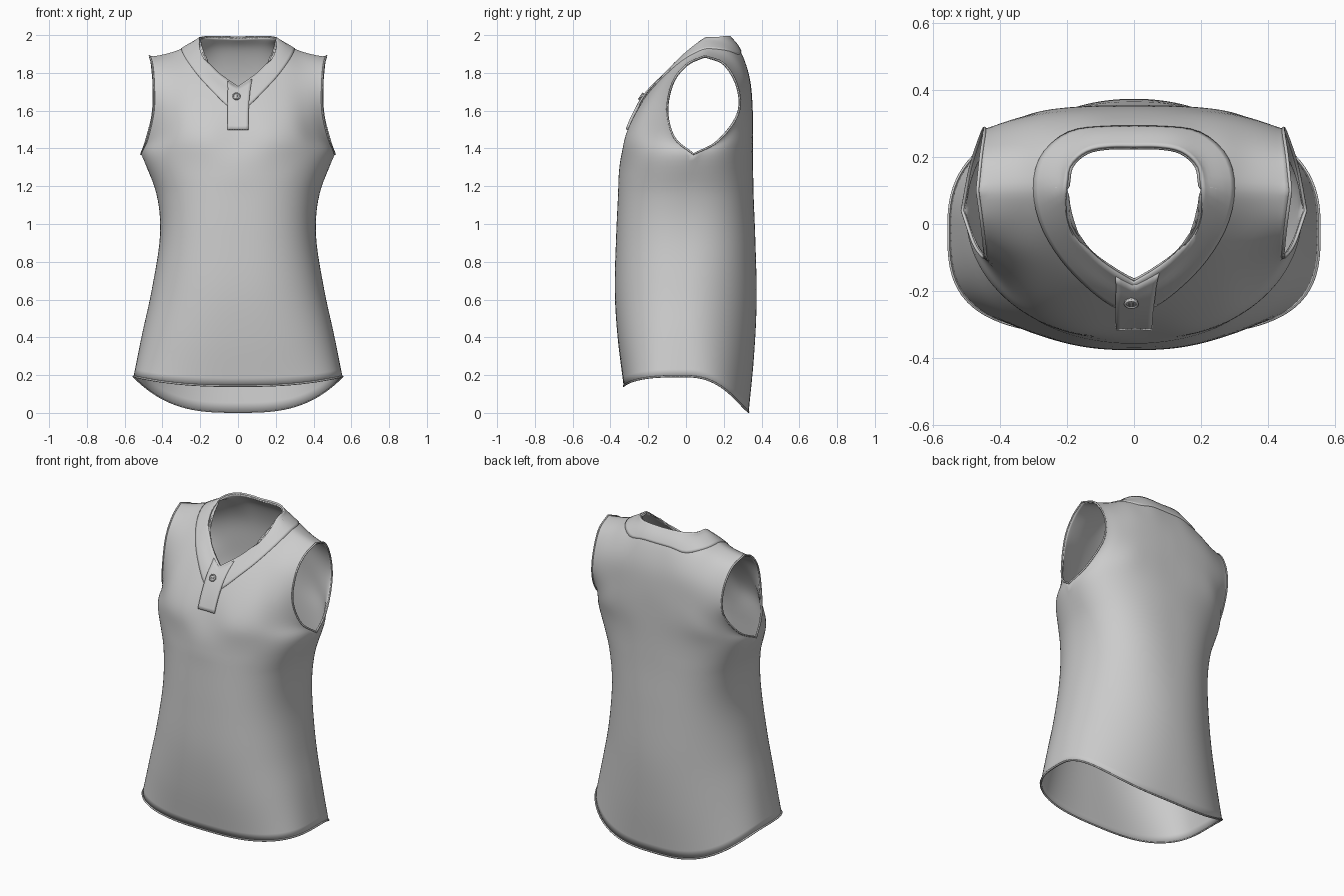
import bpy, bmesh, math
from mathutils import Vector
from mathutils.bvhtree import BVHTree

if "Cube" in bpy.data.objects:
    bpy.data.objects.remove(bpy.data.objects["Cube"])

N, STEPS = 32, 6          # columns per half panel, steps between key rows
PIT = 5                   # key row at the armpit


def spline(pts, count):
    """Catmull-Rom through pts, count+1 evenly spaced samples."""
    p = [Vector(q) for q in pts]
    p = [2 * p[0] - p[1]] + p + [2 * p[-1] - p[-2]]
    out = []
    for i in range(count + 1):
        f = i / count * (len(p) - 3)
        k = min(int(f), len(p) - 4)
        t = f - k
        a, b, c, d = p[k:k + 4]
        out.append(0.5 * (2 * b + (c - a) * t + (2 * a - 5 * b + 4 * c - d) * t * t
                          + (3 * b - a - 3 * c + d) * t ** 3))
    return out


def quarter_ring(zc, zs, w, ys, depth, e, power):
    """Quarter superellipse from the centre line to the side seam, even spacing."""
    raw = []
    for i in range(401):
        a = i / 400 * math.pi / 2
        sx, cy = math.sin(a) ** e, max(math.cos(a), 0) ** e
        raw.append(Vector((w * sx, ys + (depth - ys) * cy, zc + (zs - zc) * sx ** power)))
    dist = [0]
    for a, b in zip(raw, raw[1:]):
        dist.append(dist[-1] + (b - a).length)
    out, k = [], 0
    for i in range(N + 1):
        want = dist[-1] * i / N
        while k < 399 and dist[k + 1] < want:
            k += 1
        t = (want - dist[k]) / (dist[k + 1] - dist[k])
        out.append(raw[k].lerp(raw[k + 1], min(t, 1)))
    return out


def panel(lower, upper, power):
    rows = [quarter_ring(*r, power) for r in lower] + [spline(r, N) for r in upper]
    cols = []
    for i in range(N + 1):
        key = [r[i] for r in rows]
        smooth = spline(key, STEPS * (len(rows) - 1))
        # corner at the armpit, fading out towards the centre
        split = spline(key[:PIT + 1], STEPS * PIT) + spline(key[PIT:], STEPS * (len(rows) - 1 - PIT))[1:]
        cols.append([a.lerp(b, (i / N) ** 6) for a, b in zip(smooth, split)])
    for p in cols[0]:
        p.x = 0
    return cols


def add_grid(bm, cols, flip):
    vs = [[bm.verts.new(p) for p in c] for c in cols]
    for a, b in zip(vs, vs[1:]):
        for j in range(len(a) - 1):
            f = [a[j], b[j], b[j + 1], a[j + 1]]
            bm.faces.new(f[::-1] if flip else f)


def mirrored(cols):
    return [[Vector((-p.x, p.y, p.z)) for p in c] for c in cols]


def finish(bm, name, thick):
    bmesh.ops.remove_doubles(bm, verts=bm.verts, dist=0.0006)
    me = bpy.data.meshes.new(name)
    bm.to_mesh(me)
    ob = bpy.data.objects.new(name, me)
    bpy.context.collection.objects.link(ob)
    mod = ob.modifiers.new("thickness", 'SOLIDIFY')
    mod.thickness, mod.offset = thick, -1
    bpy.context.view_layer.objects.active = ob
    ob.select_set(True)
    bpy.ops.object.shade_smooth_by_angle(angle=math.radians(50))
    ob.select_set(False)


def tube(name, pts, r, closed=False):
    cu = bpy.data.curves.new(name, 'CURVE')
    cu.dimensions, cu.bevel_depth, cu.bevel_resolution = '3D', r, 2
    sp = cu.splines.new('POLY')
    sp.points.add(len(pts) - 1)
    for q, p in zip(sp.points, pts):
        q.co = (*p, 1)
    sp.use_cyclic_u = closed
    ob = bpy.data.objects.new(name, cu)
    bpy.context.collection.objects.link(ob)


# Key rows: (z centre, z side, half width, seam y, depth y, roundness)
front_low = [(.142, .193, .553, -.01, -.33, .62), (.4, .42, .507, -.005, -.362, .74),
             (.65, .66, .455, 0, -.377, .8), (.93, .94, .413, .01, -.37, .8),
             (1.15, 1.16, .432, .025, -.36, .85), (1.32, 1.37, .513, .04, -.352, .97)]
back_low = [(.005, .193, .553, -.01, .332, .8), (.3, .42, .507, -.005, .36, .92),
            (.6, .66, .455, 0, .374, .95), (.92, .94, .413, .01, .367, .86),
            (1.15, 1.16, .432, .025, .358, .82), (1.34, 1.37, .513, .04, .355, .87)]
shoulder = [(.203, .1, 1.98), (.265, .105, 1.95), (.33, .105, 1.922), (.4, .103, 1.903), (.468, .1, 1.89)]
front_up = [
    [(0, -.318, 1.45), (.17, -.325, 1.45), (.31, -.27, 1.46), (.405, -.17, 1.455), (.478, -.06, 1.455)],
    [(0, -.275, 1.57), (.14, -.27, 1.58), (.27, -.23, 1.6), (.37, -.165, 1.6), (.447, -.10, 1.6)],
    [(0, -.235, 1.65), (.13, -.18, 1.72), (.245, -.12, 1.77), (.35, -.09, 1.765), (.447, -.07, 1.75)],
    [(0, -.2, 1.69), (.125, -.125, 1.775), (.22, 0, 1.90), (.335, .01, 1.865), (.455, .005, 1.845)],
    [(0, -.17, 1.725), (.06, -.135, 1.765), (.125, -.085, 1.815), (.185, -.005, 1.9)] + shoulder]
back_up = [
    [(0, .355, 1.5), (.16, .352, 1.49), (.31, .33, 1.475), (.42, .265, 1.46), (.488, .17, 1.44)],
    [(0, .352, 1.65), (.14, .348, 1.64), (.27, .335, 1.62), (.375, .31, 1.6), (.453, .275, 1.58)],
    [(0, .335, 1.79), (.13, .332, 1.79), (.25, .318, 1.785), (.36, .295, 1.755), (.447, .275, 1.72)],
    [(0, .285, 1.925), (.125, .28, 1.925), (.24, .232, 1.927), (.345, .215, 1.88), (.457, .205, 1.845)],
    [(0, .228, 1.985), (.07, .228, 1.988), (.14, .215, 1.99), (.19, .17, 1.987)] + shoulder]

front = panel(front_low, front_up, 2.5)
back = panel(back_low, back_up, 3)

# Body: front and back panels, welded at side and shoulder seams, softened on top
bm = bmesh.new()
add_grid(bm, front, False)
add_grid(bm, mirrored(front), True)
add_grid(bm, back, True)
add_grid(bm, mirrored(back), False)
bmesh.ops.remove_doubles(bm, verts=bm.verts, dist=0.0006)
soft = [v for v in bm.verts if v.co.z > 1.25 and not v.is_boundary]
for _ in range(8):
    bmesh.ops.smooth_vert(bm, verts=soft, factor=.5, use_axis_x=True, use_axis_y=True, use_axis_z=True)
bm.normal_update()
bvh = BVHTree.FromBMesh(bm)
finish(bm, "body", .008)

# Collar band: snapped onto the body around the neckline, evened out lengthwise
neck = [c[-1] for c in front[:N // 2 + 1]] + [c[-1] for c in back[:N // 2]][::-1]
outer = spline([(0, -.26, 0), (.06, -.245, 0), (.13, -.195, 0), (.21, -.115, 0), (.275, -.01, 0),
                (.3, .1, 0), (.28, .2, 0), (.2, .272, 0), (.1, .288, 0), (0, .29, 0)], len(neck) - 1)
strip = []
for a, b in zip(neck, outer):
    hit = bvh.ray_cast(Vector((b.x, b.y, 3)), Vector((0, 0, -1)))[0]
    line = []
    for k in range(9):
        loc, nor, _, _ = bvh.find_nearest(a.lerp(hit, k / 8))
        line.append(loc + nor * (.010 - .005 * k / 8))
    strip.append(line)
for _ in range(1):
    strip = [strip[0]] + [[(p + 2 * q + r) / 4 for p, q, r in zip(*strip[i - 1:i + 2])]
                          for i in range(1, len(strip) - 1)] + [strip[-1]]
for end in (0, -1):
    for p in strip[end]:
        p.x = 0
bm = bmesh.new()
add_grid(bm, strip, True)
add_grid(bm, mirrored(strip), False)
finish(bm, "collar", .01)

# Placket: short tab below the V of the neck, right edge flaring into the collar
cols = []
for i in range(9):
    col = []
    for j in range(13):
        v = j / 12
        x = -.055 + (.11 + .02 * v ** 3) * i / 8
        z = 1.497 + (1.715 + .6 * abs(x) - 1.497) * v
        hit, nor, _, _ = bvh.ray_cast(Vector((x, -2, z)), Vector((0, 1, 0)))
        if hit is None:
            hit, nor, _, _ = bvh.find_nearest(Vector((x, -.2, z)))
        col.append(hit + nor * .014)
    cols.append(col)
bm = bmesh.new()
add_grid(bm, cols, False)
finish(bm, "placket", .016)

# Button: disc with a raised rim and two thread bars
hit, nor, _, _ = bvh.ray_cast(Vector((-.008, -2, 1.665)), Vector((0, 1, 0)))
rot = nor.to_track_quat('Z', 'Y')
at = hit + nor * .016
bpy.ops.mesh.primitive_cylinder_add(vertices=32, radius=.02, depth=.01, location=at, rotation=rot.to_euler())
bpy.context.object.name = "button"
bpy.ops.mesh.primitive_torus_add(major_radius=.018, minor_radius=.004, major_segments=32, minor_segments=8,
                                 location=at + nor * .004, rotation=rot.to_euler())
bpy.context.object.name = "button_rim"
bpy.ops.object.shade_smooth()
for s in (-1, 1):
    c = at + nor * .006 + rot @ Vector((.006 * s, 0, 0))
    along = rot @ Vector((0, .007, 0))
    tube("button_thread", [c - along, c + along], .002)

# Rolled hem and armhole edges
hem = [c[0] for c in front] + [c[0] for c in back][::-1][1:]
hem += [Vector((-p.x, p.y, p.z)) for p in hem[::-1][1:-1]]
tube("hem_edge", hem, .005, True)
pit = PIT * STEPS
hole = front[-1][pit:] + back[-1][pit:][::-1][1:-1]
for s in (-1, 1):
    tube("armhole_edge", [Vector((p.x * s, p.y, p.z)) for p in hole], .005, True)
